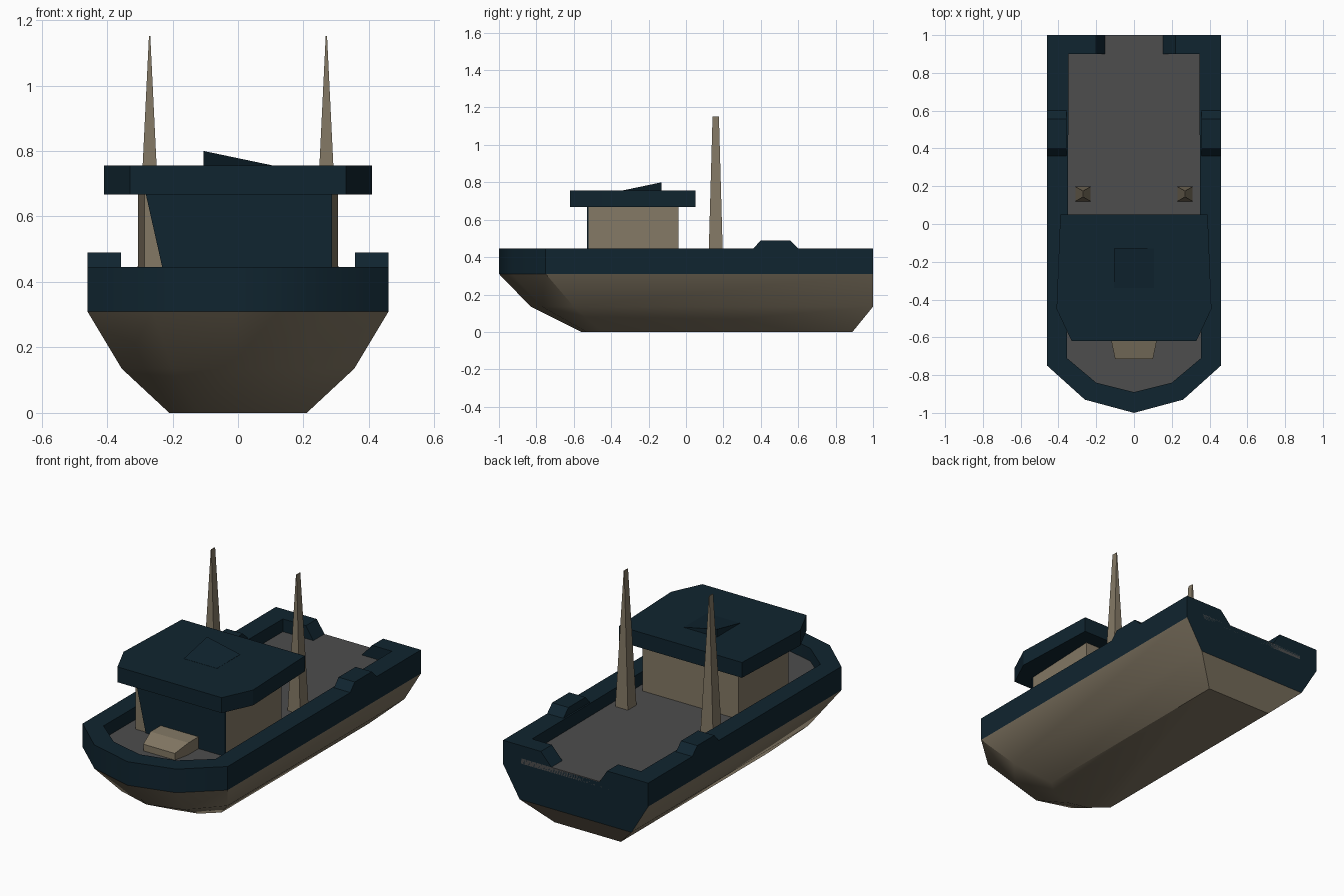
import bpy, bmesh, math

if "Cube" in bpy.data.objects:
    bpy.data.objects.remove(bpy.data.objects["Cube"], do_unlink=True)


def material(name, r, g, b):
    m = bpy.data.materials.new(name)
    m.use_nodes = True
    m.diffuse_color = (r, g, b, 1)
    m.node_tree.nodes["Principled BSDF"].inputs["Base Color"].default_value = (r, g, b, 1)
    return m


NAVY = material("navy_blue", 0.005, 0.018, 0.029)
BEIGE = material("warm_beige", 0.23, 0.19, 0.13)
GREY = material("deck_grey", 0.075, 0.075, 0.075)


def loft(name, rings, *mats, rule=None, smooth=False):
    """Capped solid through rings of equal vertex count."""
    bm = bmesh.new()
    loops = [[bm.verts.new(p) for p in ring] for ring in rings]
    n = len(loops[0])
    for a, b in zip(loops, loops[1:]):
        for i in range(n):
            j = (i + 1) % n
            bm.faces.new((a[i], a[j], b[j], b[i]))
    bm.faces.new(loops[0])
    bm.faces.new(loops[-1])
    bmesh.ops.recalc_face_normals(bm, faces=bm.faces)
    if rule:
        for f in bm.faces:
            f.material_index = rule(f)
    mesh = bpy.data.meshes.new(name)
    bm.to_mesh(mesh)
    bm.free()
    for m in mats:
        mesh.materials.append(m)
    obj = bpy.data.objects.new(name, mesh)
    bpy.context.collection.objects.link(obj)
    if smooth:
        bpy.ops.object.select_all(action='DESELECT')
        obj.select_set(True)
        bpy.context.view_layer.objects.active = obj
        bpy.ops.object.shade_smooth_by_angle(angle=math.radians(35))
    return obj


def mirrored(half):
    """Outline from the right stern round the bow to the left stern."""
    return [(-x, y) for x, y in reversed(half) if x > 0] + half


def at_height(outline, z):
    return [(x, y, z) for x, y in outline]


def at_depth(profile, y):
    return [(x, y, z) for x, z in profile]


def rect(x0, x1, y0, y1, z):
    return [(x0, y0, z), (x1, y0, z), (x1, y1, z), (x0, y1, z)]


DECK, SILL, RIM = 0.372, 0.31, 0.445
outer = mirrored([(0, -1), (0.26, -0.93), (0.46, -0.75), (0.46, 1)])
inner = mirrored([(0, -0.89), (0.2, -0.84), (0.355, -0.71), (0.345, 1)])
chine = mirrored([(0, -0.83), (0.2, -0.77), (0.355, -0.6), (0.355, 1)])
keel = mirrored([(0, -0.56), (0.12, -0.53), (0.21, -0.45), (0.21, 0.89)])

# Hull with a navy transom
loft("hull", [at_height(keel, 0), at_height(chine, 0.135), at_height(outer, SILL)],
     BEIGE, NAVY, rule=lambda f: int(f.normal.y > 0.95), smooth=True)

# Bulwark swept round the sides and bow
loft("bulwark", [[(*o, SILL), (*o, RIM), (*i, RIM), (*i, SILL)] for o, i in zip(outer, inner)],
     NAVY, smooth=True)

# Stern wall with a central notch
notch = [(-0.46, SILL), (-0.46, RIM), (-0.2, RIM), (-0.15, DECK - 0.004),
         (0.15, DECK - 0.004), (0.22, RIM), (0.46, RIM), (0.46, SILL)]
loft("stern_wall", [at_depth(notch, 0.9), at_depth(notch, 1)], NAVY)

# Deck
loft("deck", [at_height(inner, DECK - 0.03), at_height(inner, DECK)], GREY)

# Cabin walls, navy front panel and roof
cabin = mirrored([(0.285, -0.52), (0.305, -0.04)])
loft("cabin", [at_height(cabin, DECK), at_height(cabin, 0.68)], BEIGE)
panel = [(-0.215, DECK), (0.287, DECK), (0.287, 0.67), (-0.282, 0.67)]
loft("cabin_front_panel", [at_depth(panel, -0.529), at_depth(panel, -0.52)], NAVY)
roof = mirrored([(0.33, -0.62), (0.41, -0.45), (0.39, 0.05)])
loft("cabin_roof", [at_height(roof, 0.667), at_height(roof, 0.755)], NAVY)

# Roof hatch, tipped up at one corner
hatch_top = rect(-0.105, 0.105, -0.34, -0.13, 0.756)
hatch_top[3] = (-0.105, -0.13, 0.8)
loft("roof_hatch", [rect(-0.105, 0.105, -0.34, -0.13, 0.74), hatch_top], NAVY)

# Low locker ahead of the cabin
locker_side = [(-0.12, DECK), (-0.12, 0.44), (0.12, 0.44), (0.12, DECK)]
locker_front = [(-0.1, DECK), (-0.1, 0.41), (0.1, 0.41), (0.1, DECK)]
loft("fore_locker", [at_depth(locker_side, -0.52), at_depth(locker_side, -0.62),
                     at_depth(locker_front, -0.715)], BEIGE)

# Paired masts and rail pads
for side, s in (("left", 1), ("right", -1)):
    x = s * 0.27
    loft(side + "_mast", [rect(x - 0.04, x + 0.04, 0.12, 0.198, DECK),
                          rect(x - 0.002, x + 0.002, 0.142, 0.176, 1.152)], BEIGE)
    a, b = s * 0.357, s * 0.46
    loft(side + "_rail_pad", [rect(a, b, 0.355, 0.605, RIM - 0.005),
                              rect(a, b, 0.4, 0.555, 0.49)], NAVY)
